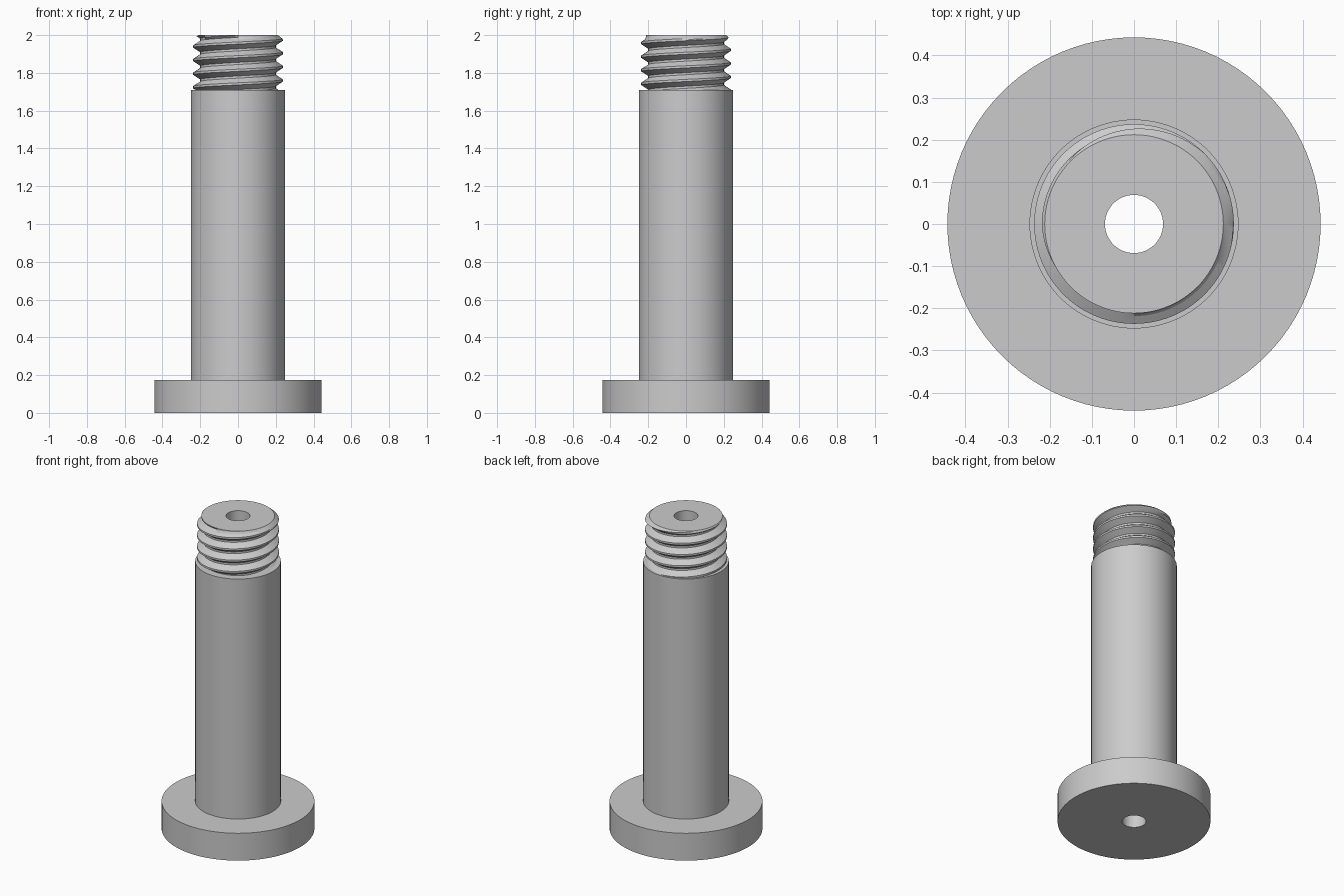
import bpy, bmesh, math

cube = bpy.data.objects.get("Cube")
if cube:
    bpy.data.objects.remove(cube, do_unlink=True)

SEG = 96
BORE, SHAFT, HEAD = 0.069, 0.248, 0.443
HEAD_TOP, SHOULDER, TOP = 0.175, 1.71, 2.0
ROOT, CREST, TIP = 0.2, 0.237, 0.212
PITCH, CREST_Z = 0.072, 1.904

steel = bpy.data.materials.new("grey_steel")
steel.use_nodes = True
steel.diffuse_color = (0.6, 0.6, 0.6, 1)
steel.node_tree.nodes["Principled BSDF"].inputs["Base Color"].default_value = (0.6, 0.6, 0.6, 1)


def sweep(name, column):
    """Turn column(angle) -> [(radius, z), ...] around the z axis."""
    bm = bmesh.new()
    cols = []
    for i in range(SEG + 1):
        a = 2 * math.pi * i / SEG
        cols.append([bm.verts.new((r * math.cos(a), r * math.sin(a), z))
                     for r, z in column(a)])
    for c, d in zip(cols, cols[1:]):
        for j in range(len(c) - 1):
            bm.faces.new((c[j], d[j], d[j + 1], c[j + 1]))
    bmesh.ops.remove_doubles(bm, verts=bm.verts[:], dist=1e-5)
    mesh = bpy.data.meshes.new(name)
    bm.to_mesh(mesh)
    bm.free()
    mesh.materials.append(steel)
    obj = bpy.data.objects.new(name, mesh)
    bpy.context.collection.objects.link(obj)
    bpy.ops.object.select_all(action='DESELECT')
    obj.select_set(True)
    bpy.context.view_layer.objects.active = obj
    bpy.ops.object.shade_smooth_by_angle(angle=math.radians(25))
    return obj


def lathe(name, profile):
    return sweep(name, lambda a: profile)


def thread_radius(a, z):
    """Trapezoid thread with a chamfered, filled-in tip."""
    f = ((z - CREST_Z) / PITCH - a / (2 * math.pi)) % 1
    d = min(f, 1 - f)                       # distance from the crest, in pitches
    t = min(max((d - 0.08) / 0.34, 0), 1)
    r = CREST + (ROOT - CREST) * t
    if z > TOP - 0.012:
        r = max(r, TIP)
    return min(r, TIP + (TOP - z) * 1.2)


def thread_column(a):
    pts = []
    for turn in range(-5, 4):
        for f in (0, 0.08, 0.25, 0.42, 0.58, 0.75, 0.92):
            z = CREST_Z + PITCH * (turn + f + a / (2 * math.pi))
            z = min(max(z, SHOULDER), TOP)
            pts.append((thread_radius(a, z), z))
    return pts + [(BORE, TOP)]              # flat end face


lathe("head", [(BORE, 0), (HEAD, 0), (HEAD, HEAD_TOP), (SHAFT, HEAD_TOP)])
lathe("shaft", [(SHAFT, HEAD_TOP), (SHAFT, SHOULDER), (ROOT - 0.005, SHOULDER)])
lathe("bore", [(BORE, TOP), (BORE, 0)])
sweep("thread", thread_column)
